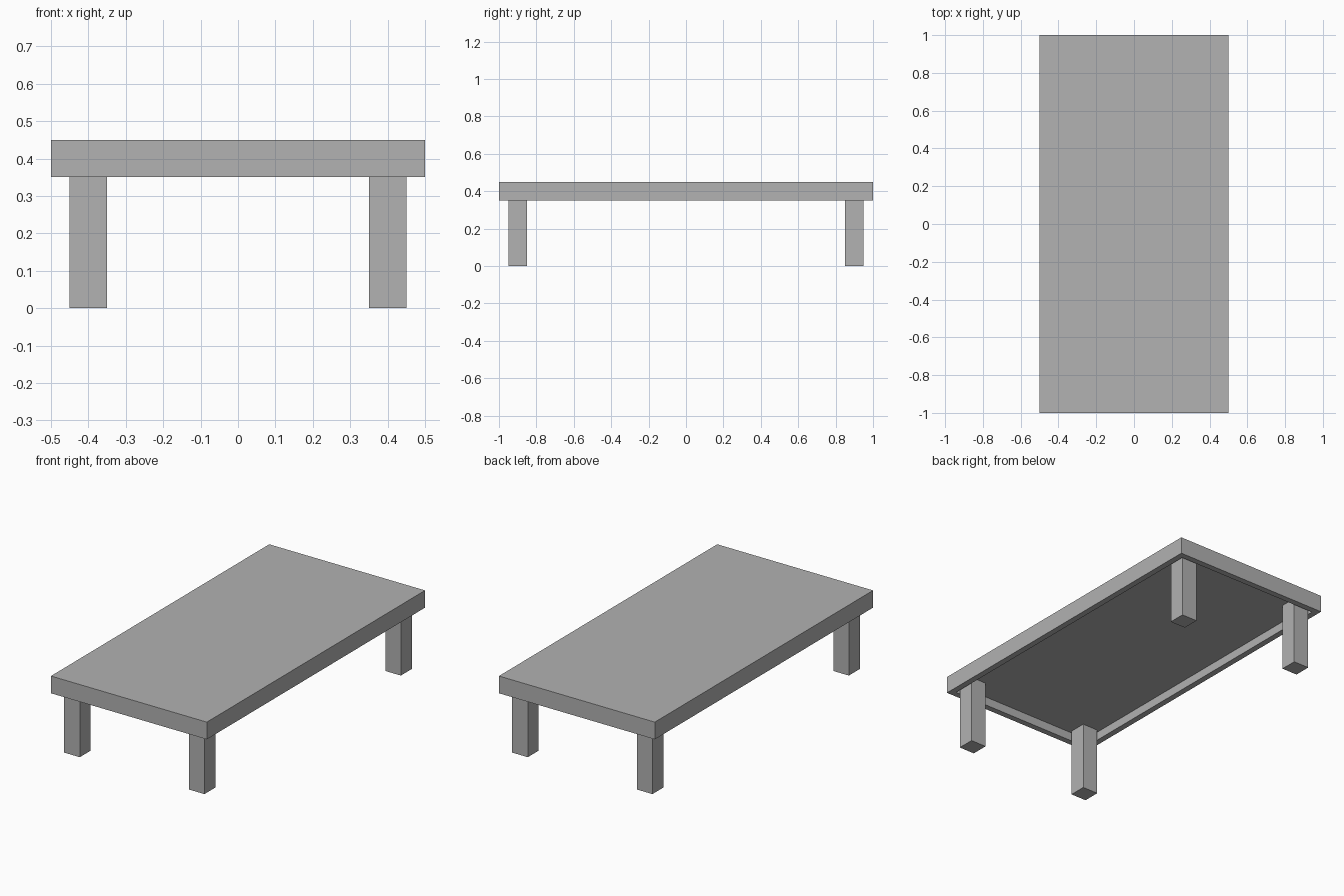
import bpy
import bmesh
from mathutils import Matrix, Vector

# Overall measurements
WIDTH, LENGTH, HEIGHT = 1.0, 2.0, 0.45
APRON = 0.10      # height of the table top's edge
RIM = 0.05        # rim width underneath
RECESS = 0.05     # depth of the hollow underside
LEG = 0.10        # leg thickness

cube = bpy.data.objects.get("Cube")
if cube:
    bpy.data.objects.remove(cube, do_unlink=True)

# Single grey colour
grey = bpy.data.materials.new("plain grey")
grey.use_nodes = True
colour = (0.445, 0.445, 0.445, 1.0)
grey.diffuse_color = colour
grey.node_tree.nodes["Principled BSDF"].inputs["Base Color"].default_value = colour


def box(bm, size, centre):
    matrix = Matrix.Translation(centre) @ Matrix.Diagonal((*size, 1.0))
    bmesh.ops.create_cube(bm, size=1.0, matrix=matrix)
    bm.normal_update()


def add_object(name, bm):
    mesh = bpy.data.meshes.new(name)
    bm.to_mesh(mesh)
    bm.free()
    mesh.materials.append(grey)
    obj = bpy.data.objects.new(name, mesh)
    bpy.context.collection.objects.link(obj)
    return obj


# Table top: a slab whose underside is inset and pushed up into a hollow
bm = bmesh.new()
box(bm, (WIDTH, LENGTH, APRON), (0, 0, HEIGHT - APRON / 2))
underside = min(bm.faces, key=lambda f: f.calc_center_median().z)
bmesh.ops.inset_region(bm, faces=[underside], thickness=RIM)
walls = bmesh.ops.extrude_discrete_faces(bm, faces=[underside])
ceiling = walls["faces"][0]
bmesh.ops.translate(bm, verts=ceiling.verts, vec=Vector((0, 0, RECESS)))
bmesh.ops.recalc_face_normals(bm, faces=bm.faces)
add_object("table_top", bm)

# Legs: one in each inner corner of the rim, reaching the hollow's ceiling
leg_height = HEIGHT - APRON + RECESS
leg_x = WIDTH / 2 - RIM - LEG / 2
leg_y = LENGTH / 2 - RIM - LEG / 2
for end, sy in (("front", -1), ("back", 1)):
    for side, sx in (("right", -1), ("left", 1)):
        bm = bmesh.new()
        box(bm, (LEG, LEG, leg_height), (sx * leg_x, sy * leg_y, leg_height / 2))
        add_object(f"{end}_{side}_leg", bm)
